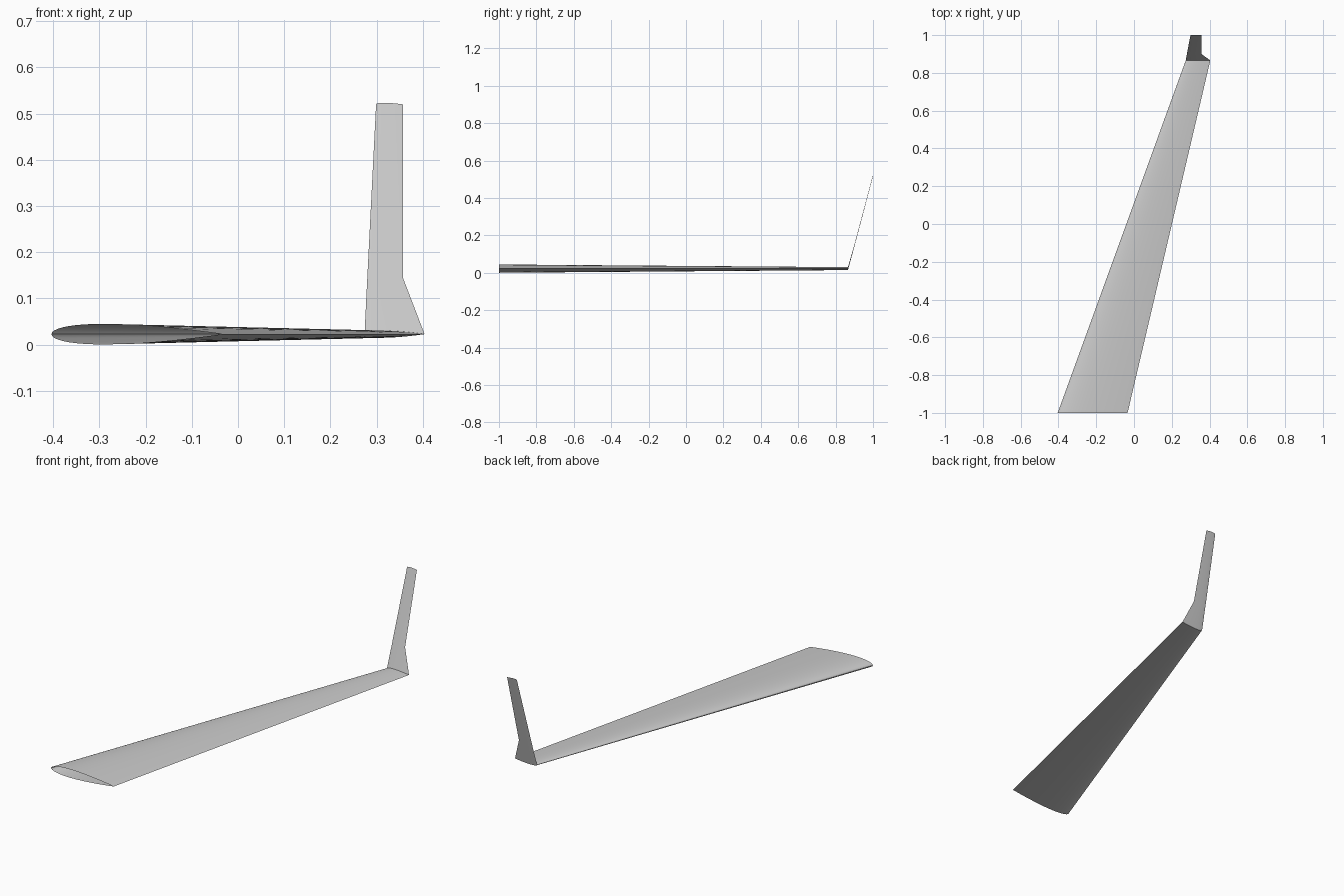
import bpy
import math

cube = bpy.data.objects.get("Cube")
if cube:
    bpy.data.objects.remove(cube, do_unlink=True)

grey = bpy.data.materials.new("light grey")
grey.use_nodes = True
colour = (0.6, 0.6, 0.6, 1)
grey.diffuse_color = colour
grey.node_tree.nodes["Principled BSDF"].inputs["Base Color"].default_value = colour

STEPS = 24        # points along each side of the aerofoil
THICKNESS = 0.12  # thickness as a share of the chord


def half_height(t):
    """Symmetric aerofoil with a closed trailing edge, for a chord of 1."""
    return 5 * THICKNESS * (0.2969 * math.sqrt(t) - 0.126 * t - 0.3516 * t**2
                            + 0.2843 * t**3 - 0.1036 * t**4)


def section(lead, trail, y, z):
    """Closed loop: trailing edge, over the top, nose, back underneath."""
    chord = trail - lead
    loop = []
    for i in range(2 * STEPS):
        angle = math.pi * i / STEPS
        t = (1 + math.cos(angle)) / 2
        side = 1 if i <= STEPS else -1
        loop.append((lead + chord * t, y, z + side * chord * half_height(t)))
    return loop


def loft(name, sections):
    """Open-ended skin through a row of aerofoil sections."""
    n = 2 * STEPS
    verts = [p for s in sections for p in section(*s)]
    faces = []
    for k in range(len(sections) - 1):
        a, b = k * n, (k + 1) * n
        for i in range(n):
            j = (i + 1) % n
            faces.append((a + i, b + i, b + j, a + j))
    mesh = bpy.data.meshes.new(name)
    mesh.from_pydata(verts, [], faces)
    mesh.materials.append(grey)
    obj = bpy.data.objects.new(name, mesh)
    bpy.context.collection.objects.link(obj)
    bpy.ops.object.select_all(action='DESELECT')
    obj.select_set(True)
    bpy.context.view_layer.objects.active = obj
    bpy.ops.object.shade_smooth_by_angle(angle=math.radians(30))
    return obj


# Sections: leading edge x, trailing edge x, y, z
root = (-0.404, -0.034, -1.0, 0.0225)
tip = (0.274, 0.404, 0.866, 0.0225)
kink = (0.28, 0.357, 0.9, 0.145)
top = (0.299, 0.357, 1.0, 0.52)

# Main swept wing, then the upright winglet sharing its tip section
loft("wing", [root, tip])
loft("winglet", [tip, kink, top])
